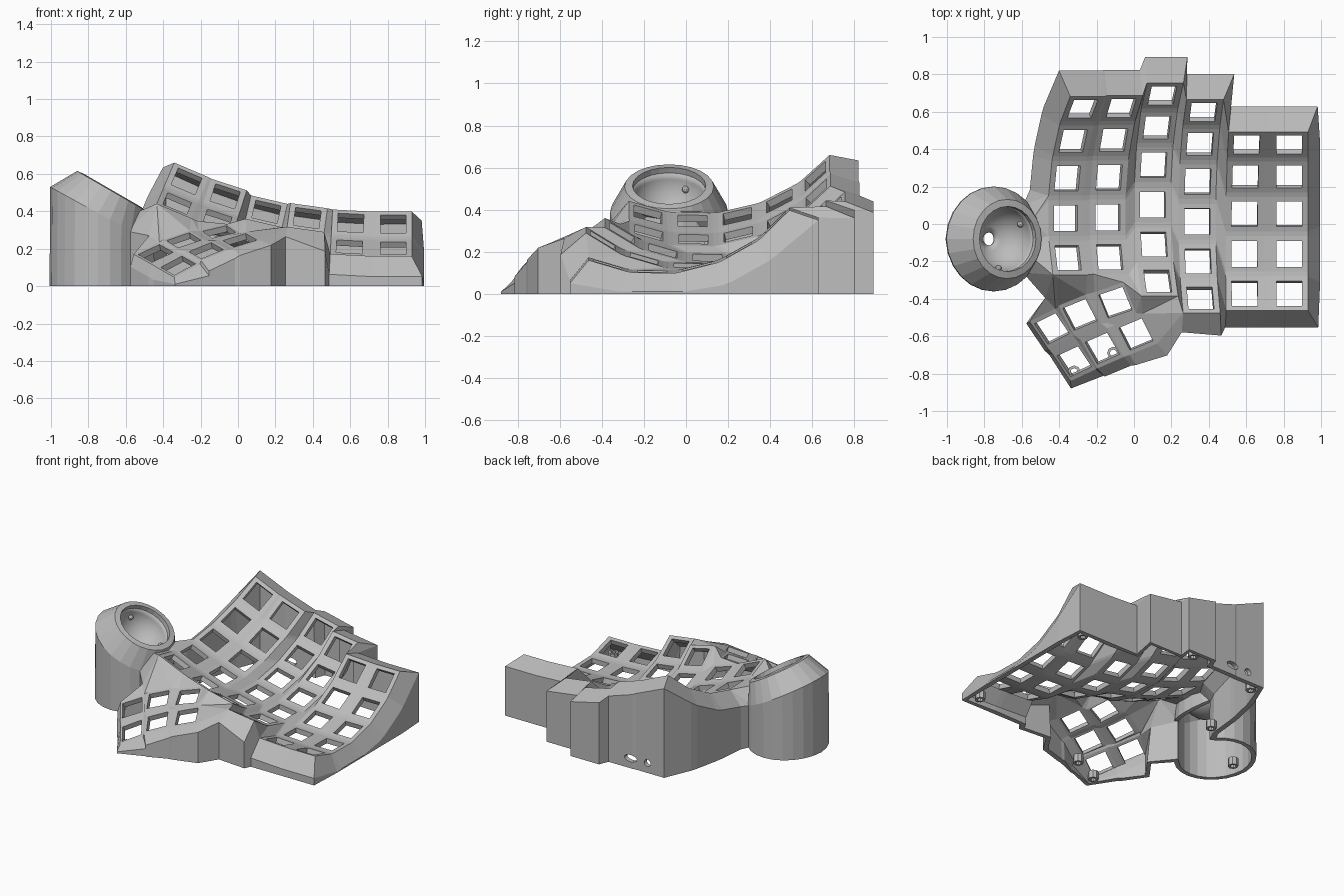
import bpy, bmesh, math
from math import radians, sin, cos
from mathutils import Matrix, Vector

if "Cube" in bpy.data.objects:
    bpy.data.objects.remove(bpy.data.objects["Cube"], do_unlink=True)

grey = bpy.data.materials.new("matte grey")
grey.use_nodes = True
grey.diffuse_color = (0.5, 0.5, 0.5, 1)
grey.node_tree.nodes["Principled BSDF"].inputs["Base Color"].default_value = (0.5, 0.5, 0.5, 1)


def make(name, bm, thickness=0):
    mesh = bpy.data.meshes.new(name)
    bm.to_mesh(mesh)
    bm.free()
    ob = bpy.data.objects.new(name, mesh)
    bpy.context.collection.objects.link(ob)
    mesh.materials.append(grey)
    if thickness:
        mod = ob.modifiers.new("thickness", 'SOLIDIFY')
        mod.thickness = thickness
        mod.offset = -1
    return ob


# Key frames: each finger column is an arc, rolled sideways
R, HOLE = 0.81, 0.069
columns = [(-.365, .048, .347, 23, 5), (-.14, .052, .26, 18, 5), (.1, .12, .172, 13, 6),
           (.338, .03, .135, 8, 6), (.59, -.143, .107, 3, 5), (.83, -.143, .1, 0, 5)]
keys = {}
for c, (x, y, z, roll, rows) in enumerate(columns):
    for r in range(rows):
        keys[c, r] = (Matrix.Translation((x, y, z)) @ Matrix.Rotation(radians(roll), 4, 'Y')
                      @ Matrix.Translation((0, 0, R)) @ Matrix.Rotation(radians(44.4 - 15.2 * r), 4, 'X')
                      @ Matrix.Translation((0, 0, -R)))

# Thumb cluster, two rows of three, on columns 10 to 12
rear = [Vector(p) for p in ((-.44, -.56, .175), (-.29, -.485, .245), (-.10, -.42, .29))]
front = [Vector(p) for p in ((-.32, -.735, .11), (-.17, -.665, .19), (.01, -.59, .245))]
for j in range(3):
    for r, line in enumerate((rear, front)):
        u = (line[min(j + 1, 2)] - line[max(j - 1, 0)]).normalized()
        n = u.cross(rear[j] - front[j]).normalized()
        m = Matrix((u, n.cross(u), n)).transposed().to_4x4()
        keys[10 + j, r] = Matrix.Translation(line[j]) @ m

bm = bmesh.new()
cache = {}


def vert(p):
    k = tuple(round(a, 4) for a in p)
    if k not in cache:
        cache[k] = bm.verts.new(p)
    return cache[k]


def face(*pts):
    vs = list(dict.fromkeys(vert(p) for p in pts))
    if len(vs) > 2 and not bm.faces.get(vs):
        bm.faces.new(vs)


def corner(c, r, name, dx=0, dy=0, drop=0):
    hx, hy = (.083, .092) if c > 9 else (.1, .095)
    sx, sy = (1 if 'R' in name else -1), (1 if 'B' in name else -1)
    return keys[c, r] @ Vector((sx * hx + dx, sy * hy + dy, -drop))


def strip(a, b):
    i = j = 0
    while i < len(a) - 1 or j < len(b) - 1:
        da = (a[i + 1] - b[j]).length if i < len(a) - 1 else 9
        db = (a[i] - b[j + 1]).length if j < len(b) - 1 else 9
        if da < db:
            face(a[i], a[i + 1], b[j])
            i += 1
        else:
            face(a[i], b[j + 1], b[j])
            j += 1


# Square switch frames and the webs between them
ring = ('BL', 'BR', 'FR', 'FL')
for (c, r), m in keys.items():
    outer = [corner(c, r, n) for n in ring]
    inner = [m @ Vector((sx * HOLE, sy * HOLE, 0)) for sx, sy in ((-1, 1), (1, 1), (1, -1), (-1, -1))]
    for i in range(4):
        k = (i + 1) % 4
        face(outer[i], outer[k], inner[k], inner[i])
    below, right, diag = (c, r + 1) in keys, (c + 1, r) in keys, (c + 1, r + 1) in keys
    if below:
        face(outer[3], outer[2], corner(c, r + 1, 'BR'), corner(c, r + 1, 'BL'))
    if right:
        face(outer[1], corner(c + 1, r, 'BL'), corner(c + 1, r, 'FL'), outer[2])
    if below and right and diag:
        face(outer[2], corner(c + 1, r, 'FL'), corner(c + 1, r + 1, 'BL'), corner(c, r + 1, 'BR'))
face(corner(1, 4, 'FR'), corner(2, 4, 'FL'), corner(2, 5, 'BL'), corner(2, 5, 'FL'))
face(corner(3, 4, 'FR'), corner(4, 4, 'FL'), corner(3, 5, 'FR'), corner(3, 5, 'BR'))

# Web from thumb cluster to the finger columns
thumb_edge = [corner(10, 0, 'BR')] + [corner(c, 0, n) for c in (11, 12) for n in ('BL', 'BR')]
thumb_edge += [corner(12, 0, 'FR'), corner(12, 1, 'BR'), corner(12, 1, 'FR')]
finger_edge = [corner(c, 4, n) for c in (0, 1) for n in ('FL', 'FR')]
finger_edge += [corner(2, 5, 'FL'), corner(2, 5, 'FR'), corner(3, 5, 'FL')]
strip(thumb_edge, finger_edge)

# Tilted frame of the ball socket
socket = Matrix.Translation((-.69, -.08, .488)) @ Matrix.Rotation(radians(30), 4, 'Y')


def tilted(rad, h, deg):
    a = radians(deg)
    return socket @ Vector((rad * cos(a), rad * sin(a), h))


def rim(deg):
    return tilted(.20, -.01, deg)


def shoulder(deg):
    return tilted(.263 - .012 * abs(sin(radians(deg))), -.12, deg)


# Neck between the socket and the first column
neck = [shoulder(45), rim(30), rim(0), rim(-30), shoulder(-45)]
left_edge = [corner(0, 2, 'FL')] + [corner(0, r, n) for r in (3, 4) for n in ('BL', 'FL')]
strip(neck, left_edge)
notch = Vector((-.475, -.395, .27))
face(neck[-1], left_edge[-1], notch)
face(notch, left_edge[-1], thumb_edge[0])
face(notch, thumb_edge[0], corner(10, 0, 'BL'))

# Outer wall: a sloping lip round the edge, then straight down
wall = [(neck[-1], neck[-1]), (notch, notch)]


def edge(c, r, name, dx, dy, out, drop):
    lip = corner(c, r, name, dx * out, dy * out, drop)
    lip.z = max(lip.z, .01)
    wall.append((corner(c, r, name), lip))


# Thumb sides
for r, name in ((0, 'BL'), (0, 'FL'), (1, 'BL')):
    edge(10, r, name, -1, -.4, .045, .05)
edge(10, 1, 'FL', -.9, -1, .06, .06)
edge(10, 1, 'FR', 0, -1, .07, .05)
edge(11, 1, 'FL', 0, -1, .07, .04)
edge(11, 1, 'FR', 0, -1, .07, .03)
edge(12, 1, 'FL', 0, -1, .07, .02)
edge(12, 1, 'FR', .2, -1, .085, .01)
# Finger front, right side, back and left side
edge(3, 5, 'FL', 0, -1, .06, .10)
edge(3, 5, 'FR', .4, -1, .05, .15)
for c, name, dx in ((4, 'FL', 0), (4, 'FR', 0), (5, 'FL', 0), (5, 'FR', 1)):
    edge(c, 4, name, dx, -1, .055, .13)
for r in (4, 3, 2, 1):
    edge(5, r, 'BR', 1, 0, .065, .11)
    edge(5, r - 1, 'FR', 1, 0, .065, .11)
for c in range(5, -1, -1):
    edge(c, 0, 'BR', {5: .8, 3: 1, 2: .5}.get(c, 0), 1, .065, .13)
    edge(c, 0, 'BL', -.7 if c == 0 else 0, 1, .065, .13)
for r in range(3):
    if r:
        edge(0, r, 'BL', -1, 0, .06, .12)
    edge(0, r, 'FL', -1, 0, .06, .12)
wall.append((neck[0], neck[0]))
for (t0, l0), (t1, l1) in zip(wall, wall[1:]):
    face(t0, t1, l1, l0)
    face(l0, l1, Vector((l1.x, l1.y, 0)), Vector((l0.x, l0.y, 0)))
bmesh.ops.recalc_face_normals(bm, faces=bm.faces)
bm.normal_update()
if sum(f.normal.z * f.calc_area() for f in bm.faces) < 0:
    bmesh.ops.reverse_faces(bm, faces=bm.faces)
shell = make("keyboard_shell", bm, .035)

# Cable slot and round port low in the back wall
for name, x, w in (("slot_cutter", -.14, 1.9), ("port_cutter", -.27, 1)):
    cb = bmesh.new()
    bmesh.ops.create_cone(cb, cap_ends=True, segments=16, radius1=.025, radius2=.025, depth=.3,
                          matrix=Matrix.Translation((x, .82, .07)) @ Matrix.Scale(w, 4, (1, 0, 0))
                          @ Matrix.Rotation(radians(90), 4, 'X'))
    cutter = make(name, cb)
    cutter.hide_render = True
    cutter.hide_viewport = True
    mod = shell.modifiers.new(name, 'BOOLEAN')
    mod.object = cutter
    mod.solver = 'EXACT'

# Ball socket housing, open towards the body below the shoulder
SEG = 24
bm, cache = bmesh.new(), {}
for i in range(SEG):
    a, b = i * 360 / SEG, (i + 1) * 360 / SEG
    face(tilted(.174, 0, a), tilted(.174, 0, b), tilted(.195, 0, b), tilted(.195, 0, a))
    face(tilted(.195, 0, a), tilted(.195, 0, b), shoulder(b), shoulder(a))
    if 45 <= a < 315:
        p, q = shoulder(a), shoulder(b)
        face(p, q, Vector((q.x, q.y, 0)), Vector((p.x, p.y, 0)))
make("socket_housing", bm, .03)

# Bowl, left open at the bottom as a sensor window
bm, cache = bmesh.new(), {}
for k in range(7):
    e0, e1 = radians(k * 11.25), radians((k + 1) * 11.25)
    for i in range(SEG):
        a, b = i * 360 / SEG, (i + 1) * 360 / SEG
        face(*[tilted(.174 * cos(e), -.174 * sin(e), d) for e, d in ((e0, a), (e0, b), (e1, b), (e1, a))])
bm.normal_update()
for f in bm.faces:
    f.smooth = True
    if f.normal.dot(socket.translation - f.calc_center_median()) < 0:
        f.normal_flip()
make("socket_bowl", bm, .02)

# Bearing studs in the bowl
bm = bmesh.new()
for d in (30, 150, 270):
    bmesh.ops.create_icosphere(bm, subdivisions=2, radius=.018,
                               matrix=Matrix.Translation(tilted(.158, -.07, d)))
make("bearing_studs", bm)

# Hollow screw posts inside the wall
for x, y in ((-.36, .74), (.2, .83), (.91, .57), (.9, -.47), (-.32, -.79), (-.9, -.08), (-.48, .2), (-.11, -.69)):
    bm = bmesh.new()
    bmesh.ops.create_cone(bm, cap_ends=False, segments=8, radius1=.034, radius2=.034, depth=.055,
                          matrix=Matrix.Translation((x, y, .0275)))
    make("screw_post", bm, .015)
